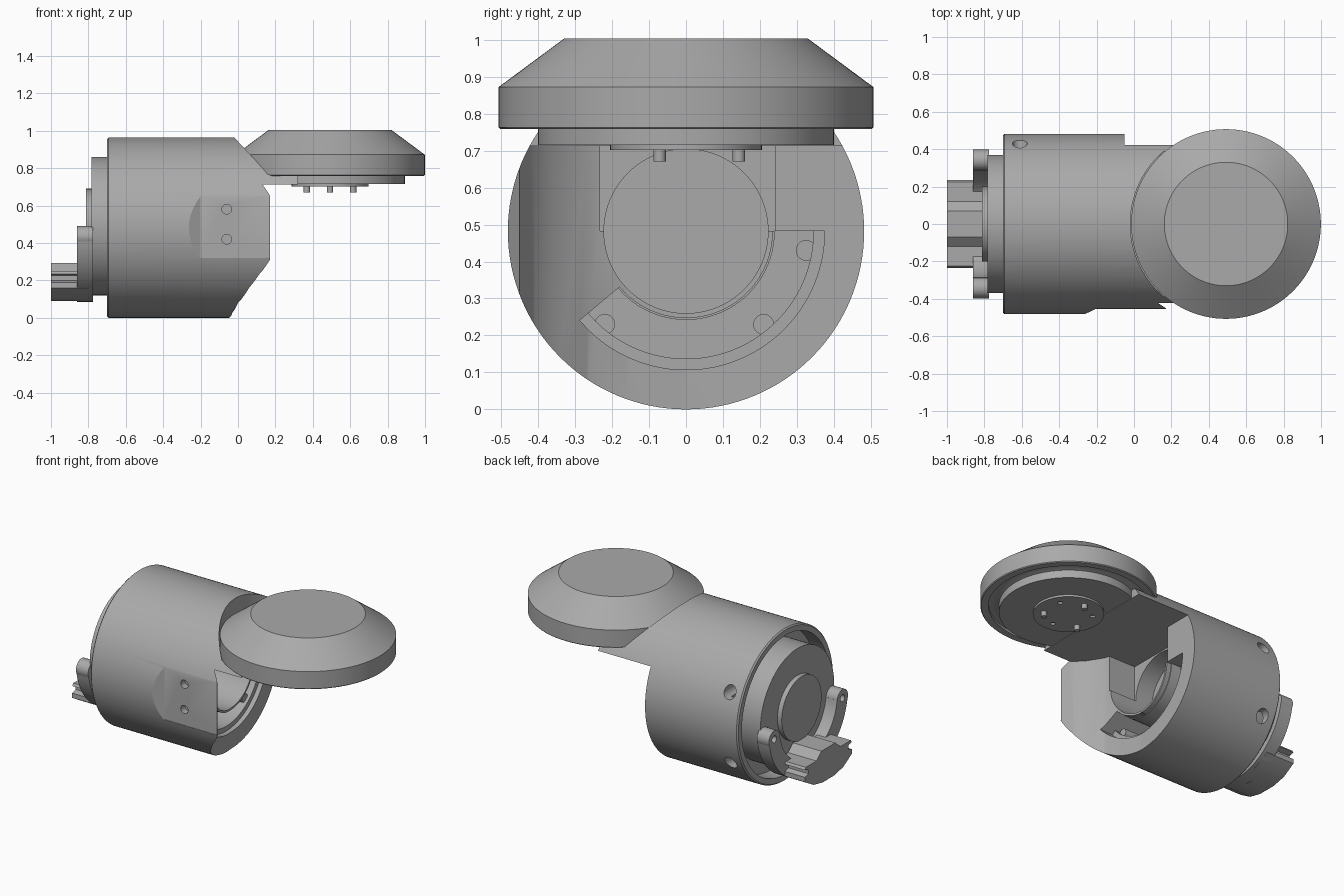
import bpy, bmesh
from math import sin, cos, pi, radians
from mathutils import Vector

cube = bpy.data.objects.get("Cube")
if cube:
    bpy.data.objects.remove(cube)

gray = bpy.data.materials.new("satin gray")
gray.use_nodes = True
GRAY = (0.4, 0.4, 0.4, 1)
gray.diffuse_color = GRAY
gray.node_tree.nodes["Principled BSDF"].inputs["Base Color"].default_value = GRAY

AXIS_Z = 0.482      # height of the barrel axis
DISC_X = 0.492      # centre of the round head


def to_world(axis, a, b, t):
    """Place profile point (a, b) at depth t along an axis."""
    return {"X": (t, a, b), "Y": (a, t, b), "Z": (a, b, t)}[axis]


def loft(name, rings):
    """Solid skinned through matching rings of points and capped."""
    bm = bmesh.new()
    loops = [[bm.verts.new(p) for p in ring] for ring in rings]
    n = len(loops[0])
    for lo, hi in zip(loops, loops[1:]):
        for i in range(n):
            j = (i + 1) % n
            bm.faces.new((lo[i], lo[j], hi[j], hi[i]))
    bm.faces.new(loops[0][::-1])
    bm.faces.new(loops[-1])
    bmesh.ops.recalc_face_normals(bm, faces=bm.faces)
    mesh = bpy.data.meshes.new(name)
    bm.to_mesh(mesh)
    bm.free()
    mesh.materials.append(gray)
    obj = bpy.data.objects.new(name, mesh)
    bpy.context.collection.objects.link(obj)
    return obj


def prism(name, axis, pts, lo, hi):
    return loft(name, [[to_world(axis, a, b, t) for a, b in pts] for t in (lo, hi)])


def circle(r, ca, cb, n=96):
    return [(ca + r * cos(2 * pi * i / n), cb + r * sin(2 * pi * i / n)) for i in range(n)]


def turned(name, axis, ca, cb, steps, n=96):
    """Turned solid from (radius, depth) steps."""
    return loft(name, [[to_world(axis, a, b, t) for a, b in circle(r, ca, cb, n)]
                       for r, t in steps])


def arc_band(r0, r1, start, end, n=32):
    """Closed outline of a curved band around the barrel axis."""
    angles = [radians(start + (end - start) * i / n) for i in range(n + 1)]
    outer = [(r1 * cos(a), AXIS_Z + r1 * sin(a)) for a in angles]
    inner = [(r0 * cos(a), AXIS_Z + r0 * sin(a)) for a in reversed(angles)]
    return outer + inner


def rect(a0, a1, b0, b1):
    return [(a0, b0), (a1, b0), (a1, b1), (a0, b1)]


def boolean(obj, tool, op="DIFFERENCE"):
    bpy.ops.object.select_all(action="DESELECT")
    bpy.context.view_layer.objects.active = obj
    obj.select_set(True)
    mod = obj.modifiers.new(op, "BOOLEAN")
    mod.operation, mod.solver, mod.object = op, "EXACT", tool
    bpy.ops.object.modifier_apply(modifier=mod.name)
    bpy.data.objects.remove(tool)


# Barrel housing with small edge chamfers at the rear rim
housing = turned("barrel_housing", "X", 0, AXIS_Z,
                 [(0.474, -0.70), (0.482, -0.692), (0.482, 0.32)], 128)

# Front end: concave cheek on one side, flat ceiling under the arm
cheek = [(0.17, -0.6), (0.17, -0.45), (0.11, -0.41), (0.06, -0.36), (0.0, -0.265),
         (-0.03, -0.16), (-0.05, 0), (-0.05, 0.6), (0.7, 0.6), (0.7, -0.6)]
boolean(housing, prism("cut", "Z", cheek, -0.1, 0.712))
# Clearance around the round head
boolean(housing, turned("cut", "Z", DISC_X, 0, [(0.512, 0.765), (0.512, 1.2)]))
# Motor bore, the slot above it and the curved side pocket
boolean(housing, turned("cut", "X", 0, AXIS_Z, [(0.222, -0.32), (0.222, 0.5)]))
boolean(housing, prism("cut", "X", rect(-0.232, 0.242, AXIS_Z, 0.712), -0.2, 0.6))
boolean(housing, prism("cut", "X", arc_band(0.24, 0.345, -140, 0), -0.4, 0.5))
boolean(housing, prism("cut", "X", arc_band(0.235, 0.375, -140, 0), -0.08, 0.5))
# Rear recess around the flange
boolean(housing, turned("cut", "X", 0, AXIS_Z, [(0.44, -0.9), (0.44, -0.6)]))
# Flat side panel with a sloped run-out
panel = [(-0.28, -0.49), (-0.2, -0.452), (0.4, -0.452), (0.4, -0.6), (-0.28, -0.6)]
boolean(housing, prism("cut", "Z", panel, 0.32, 0.655))
# Screw holes in the panel, access holes on the opposite side
for z in (0.42, 0.58):
    boolean(housing, turned("cut", "Y", -0.06, z, [(0.026, -0.6), (0.026, -0.41)], 20))
for z in (0.25, 0.70):
    boolean(housing, turned("cut", "Y", -0.61, z, [(0.04, 0.3), (0.04, 0.6)], 24))

# Screw posts inside the pocket
for i, (y, z) in enumerate([(0.325, 0.43), (0.21, 0.23), (-0.22, 0.23)]):
    turned(f"pocket_post_{i + 1}", "X", y, z, [(0.028, -0.41), (0.028, -0.1)], 20)

# Round head with bevelled top and stepped underside
turned("round_head", "Z", DISC_X, 0,
       [(0.40, 0.715), (0.40, 0.765), (0.43, 0.775), (0.46, 0.775), (0.46, 0.758),
        (0.502, 0.758), (0.507, 0.763), (0.507, 0.872), (0.33, 1.003)], 128)
hub = turned("head_hub", "Z", DISC_X, 0, [(0.205, 0.702), (0.205, 0.74)], 64)
for k in range(3):
    a = radians(30 + 120 * k)
    boolean(hub, turned("cut", "Z", DISC_X + 0.14 * cos(a), 0.14 * sin(a),
                        [(0.015, 0.6), (0.015, 0.725)], 16))
    a += radians(60)
    turned(f"head_pin_{k + 1}", "Z", DISC_X + 0.143 * cos(a), 0.143 * sin(a),
           [(0.017, 0.67), (0.017, 0.72)], 16)

# Rear flange and cap
turned("rear_flange", "X", 0, 0.49, [(0.37, -0.782), (0.37, -0.55)])
turned("rear_cap", "X", 0, 0.49, [(0.2, -0.812), (0.2, -0.77)], 64)

# Crescent bracket with rounded, drilled ears
bracket = prism("rear_bracket", "X", arc_band(0.29, 0.397, -172, -8, 48), -0.86, -0.775)
for side in (-1, 1):
    ear = side * 0.342
    boolean(bracket, turned("ear", "X", ear, 0.435, [(0.055, -0.86), (0.055, -0.775)], 32),
            "UNION")
    boolean(bracket, turned("cut", "X", ear, 0.435, [(0.022, -1), (0.022, -0.7)], 20))

# Plug block: curved underside, notched flanks, raised crown
half = [(0.06, 0.09), (0.15, 0.11), (0.235, 0.16), (0.235, 0.19), (0.2, 0.2),
        (0.2, 0.225), (0.235, 0.235), (0.225, 0.25), (0.12, 0.25), (0.07, 0.293)]
outline = half + [(-y, z) for y, z in reversed(half)]
prism("plug_block", "X", outline, -1.0, -0.80)

# Smooth round walls, keep edges sharp
bpy.ops.object.select_all(action="DESELECT")
for obj in bpy.context.scene.objects:
    if obj.type == "MESH" and gray.name in obj.data.materials:
        obj.select_set(True)
        bpy.context.view_layer.objects.active = obj
bpy.ops.object.shade_smooth_by_angle(angle=radians(25))
